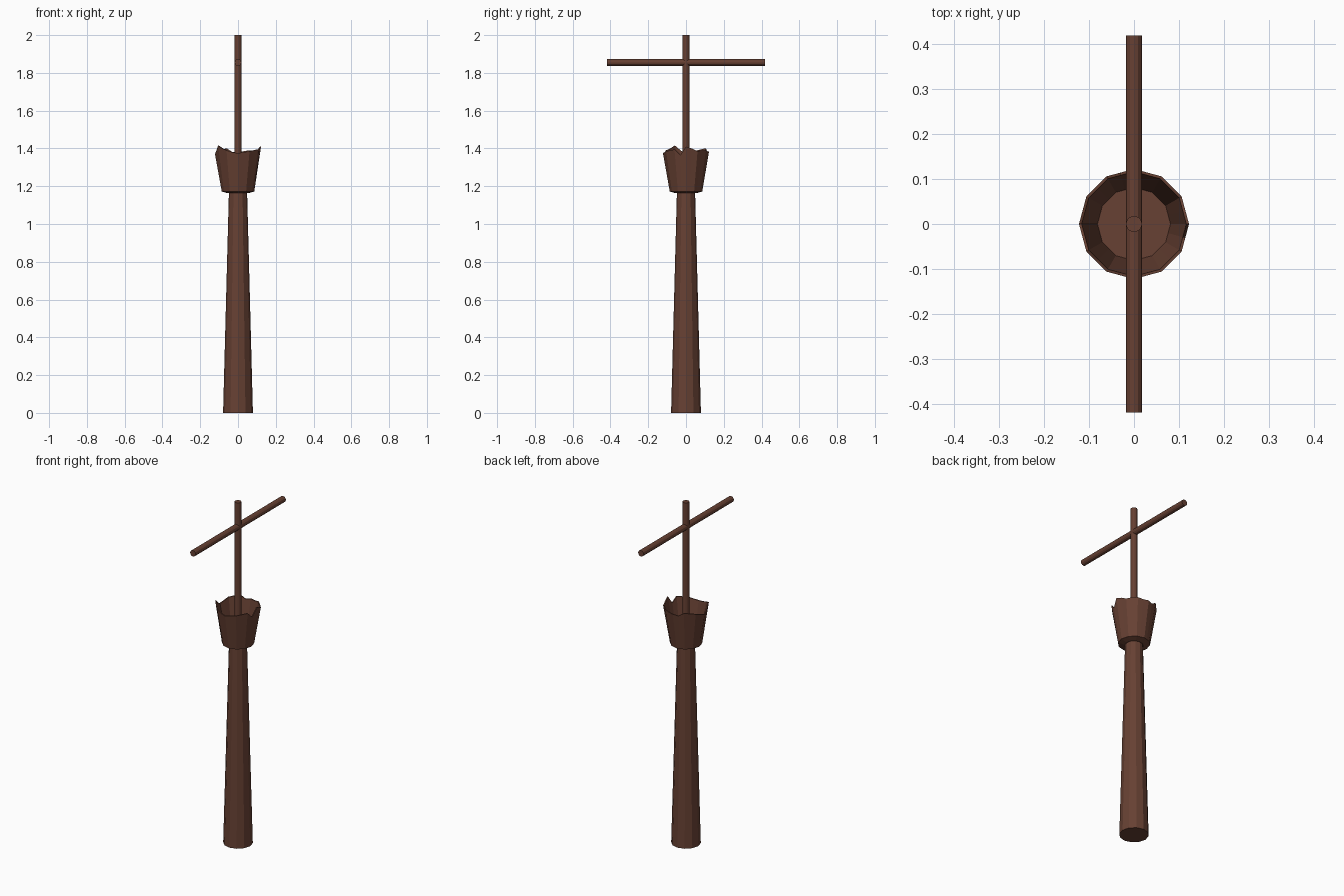
import bpy, bmesh, math
from mathutils import Matrix

if "Cube" in bpy.data.objects:
    bpy.data.objects.remove(bpy.data.objects["Cube"])

wood = bpy.data.materials.new("dark_brown_wood")
wood.diffuse_color = (0.135, 0.052, 0.033, 1)
wood.use_nodes = True
wood.node_tree.nodes["Principled BSDF"].inputs["Base Color"].default_value = wood.diffuse_color


def finish(bm, name):
    bmesh.ops.recalc_face_normals(bm, faces=bm.faces)
    me = bpy.data.meshes.new(name)
    bm.to_mesh(me)
    bm.free()
    me.materials.append(wood)
    ob = bpy.data.objects.new(name, me)
    bpy.context.collection.objects.link(ob)
    return ob


def pole(name, sides, r1, r2, z1, z2, place=Matrix()):
    bm = bmesh.new()
    bmesh.ops.create_cone(bm, cap_ends=True, segments=sides, radius1=r1, radius2=r2,
                          depth=z2 - z1,
                          matrix=place @ Matrix.Translation((0, 0, (z1 + z2) / 2)))
    return finish(bm, name)


# tapered lower mast, thin upper mast and the cross yard along y
pole("lower_mast", 12, 0.079, 0.048, 0, 1.175)
pole("upper_mast", 12, 0.018, 0.018, 1.17, 2.0)
pole("cross_yard", 12, 0.018, 0.018, -0.418, 0.418,
     Matrix.Translation((0, 0, 1.855)) @ Matrix.Rotation(math.pi / 2, 4, 'X'))

# lookout basket: flared twelve-sided cup with a broken rim
rim = [1.41, 1.40, 1.385, 1.39, 1.39, 1.385, 1.385, 1.38, 1.40, 1.395, 1.39, 1.38,
       1.37, 1.39, 1.415, 1.40, 1.39, 1.38, 1.375, 1.38, 1.385, 1.39, 1.395, 1.365]


def ring(bm, radius, heights):
    verts = []
    for i, z in enumerate(heights):
        a = i * math.pi / 12
        r = radius * (math.cos(math.pi / 12) if i % 2 else 1)
        verts.append(bm.verts.new((r * math.cos(a), r * math.sin(a), z)))
    return verts


bm = bmesh.new()
rings = [ring(bm, 0.055, [1.163] * 24), ring(bm, 0.086, [1.172] * 24),
         ring(bm, 0.122, rim), ring(bm, 0.116, rim), ring(bm, 0.081, [1.182] * 24)]
for a, b in zip(rings, rings[1:]):
    for i in range(24):
        j = (i + 1) % 24
        bm.faces.new((a[i], a[j], b[j], b[i]))
bm.faces.new(rings[0])
bm.faces.new(rings[-1])
finish(bm, "lookout_basket")
